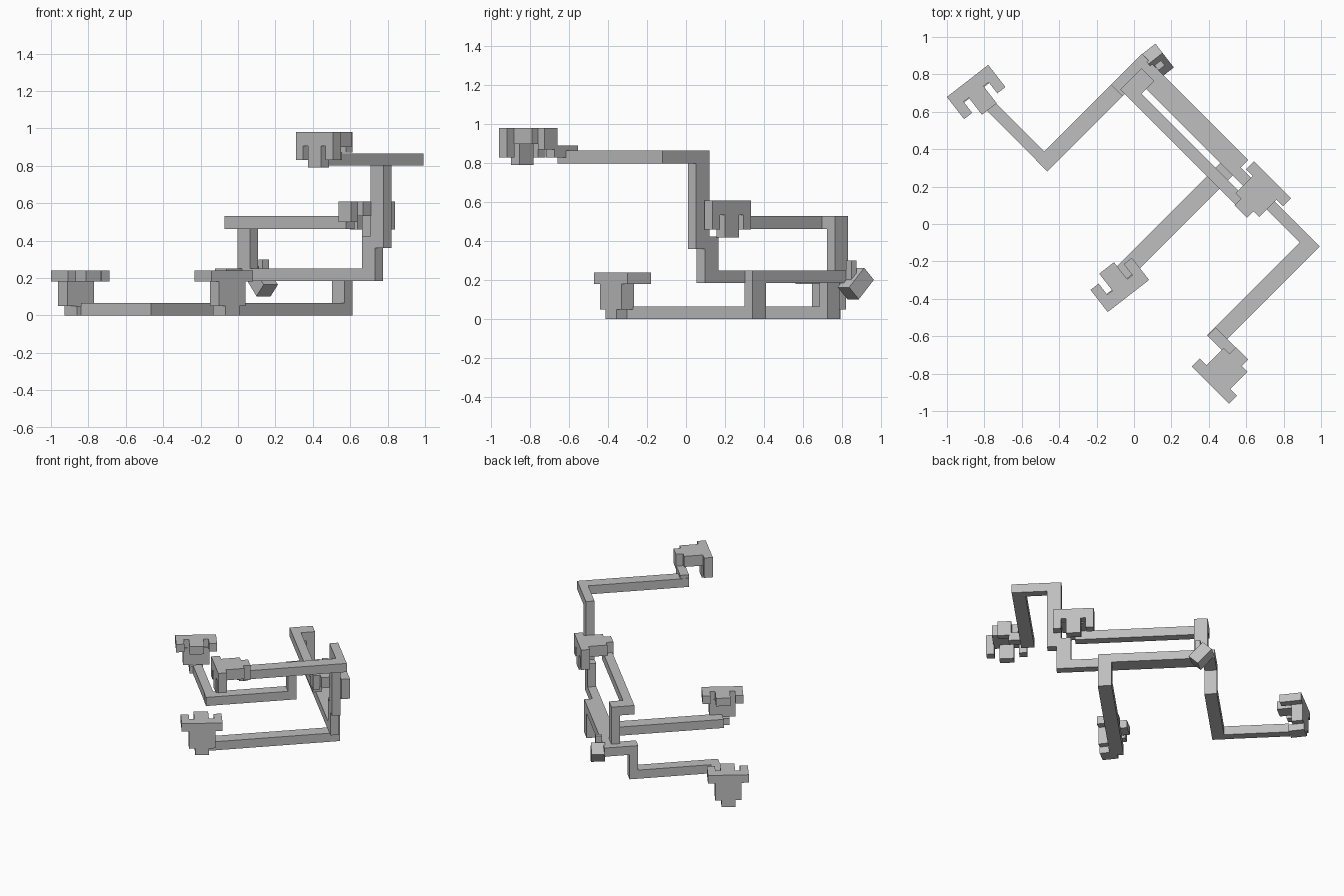
import bpy
from math import sqrt
from mathutils import Matrix, Vector

if bpy.data.objects.get("Cube"):
    bpy.data.objects.remove(bpy.data.objects["Cube"])

gray = bpy.data.materials.new("plain gray")
gray.use_nodes = True
color = (0.52, 0.52, 0.52, 1)
gray.diffuse_color = color
gray.node_tree.nodes["Principled BSDF"].inputs["Base Color"].default_value = color

UP = Vector((0, 0, 1))
U = Vector((1, 1, 0)) / sqrt(2)     # diagonal to the back left
V = Vector((1, -1, 0)) / sqrt(2)    # diagonal to the front left
A = Vector((0.79, 0.613, 0)).normalized()
N = Vector((A.y, -A.x, 0))


def box(name, axes, origin, *spans):
    """Box given by its span along each of three axes from an origin."""
    bpy.ops.mesh.primitive_cube_add(size=1)
    ob = bpy.context.object
    ob.name = name
    mid = Vector(origin)
    cols = []
    for axis, (lo, hi) in zip(axes, spans):
        mid += axis * (lo + hi) / 2
        cols.append(axis * (hi - lo))
    m = Matrix(cols).transposed()
    ob.data.transform(Matrix.Translation(mid) @ m.to_4x4())
    if m.determinant() < 0:
        ob.data.flip_normals()
    ob.data.materials.append(gray)
    return ob


def bar(name, u, v, z):
    return box(name, (U, V, UP), (0, 0, 0), u, v, z)


def plug(name, origin, along, rise, depth):
    """Forked tee: origin is the middle of the stem's end on the flat back."""
    axes = (along, rise, depth)
    crown = (0.18, 0.24)
    parts = [("stem", (-0.047, 0.047), (0, 0.05), (0, 0.11)),
             ("body", (-0.09, 0.09), (0.05, 0.18), (0, 0.08)),
             ("crown", (-0.14, 0.14), crown, (0, 0.075)),
             ("middle_prong", (-0.05, 0.05), crown, (0.075, 0.19)),
             ("prong_a", (-0.14, -0.085), crown, (0.075, 0.15)),
             ("prong_b", (0.085, 0.14), crown, (0.075, 0.15))]
    for part, *spans in parts:
        box(f"{name}_{part}", axes, origin, *spans)


FLOOR, LOW, MID, HIGH = (0, 0.065), (0.185, 0.25), (0.463, 0.53), (0.8, 0.865)

# Right arm: floor bars, post and shoulder
ARM = (-0.613, -0.527)
bar("right_floor_tip", (-0.127, -0.065), (-1.06, -0.527), FLOOR)
bar("right_floor_bar", (-0.129, 0.50), ARM, FLOOR)
bar("right_post", (0.44, 0.50), ARM, (0.065, 0.185))
bar("right_shoulder", (0.44, 0.674), ARM, LOW)

# Twin low rails, with the front floor bar under the outer one
inner, outer, FRONT = (0.557, 0.617), (0.614, 0.674), (0.095, 0.19)
bar("inner_rail", inner, (-0.53, 0.48), LOW)
bar("outer_rail", outer, (-0.53, 0.19), LOW)
bar("front_post", outer, FRONT, (0.065, 0.185))
bar("front_floor_bar", (-0.28, 0.674), FRONT, FLOOR)

# Middle arm
bar("middle_post", inner, (-0.56, -0.465), (0.25, 0.463))
bar("middle_shoulder", (0.457, 0.617), (-0.56, -0.465), MID)
bar("middle_rail", (0.457, 0.52), (-0.465, 0.36), MID)

# High arm
HI = (0.696, 0.787)
bar("high_lower_post", inner, (0.38, 0.48), (0.25, 0.425))
bar("high_upper_post", inner, (0.446, 0.544), (0.36, 0.8))
bar("high_shoulder", inner, (0.446, 0.787), HIGH)
bar("high_bar", (-0.144, 0.557), HI, HIGH)
bar("high_tip", (-0.144, -0.083), (0.70, 0.87), (0.83, 0.89))

# Forked plugs on the four arm ends
plug("right_plug", (-0.89, 0.765, 0), A, UP, N)
plug("front_plug", (-0.03, -0.385, 0), A, UP, -N)
plug("middle_plug", U * 0.45 + V * 0.357 + UP * 0.61, V, U, -UP)
plug("high_plug", U * -0.08 + V * 0.898 + UP * 0.98, V, -U, -UP)

# Tilted root block and the peg above it
slope = (N * 0.7 - UP * 0.714).normalized()
box("root_block", (A, slope, A.cross(slope)), (0.126, 0.871, 0.183),
    (-0.048, 0.048), (-0.07, 0.07), (-0.044, 0.044))
box("root_peg", (A, N, UP), (0.137, 0.848, 0),
    (-0.022, 0.022), (-0.017, 0.017), (0.2, 0.30))
